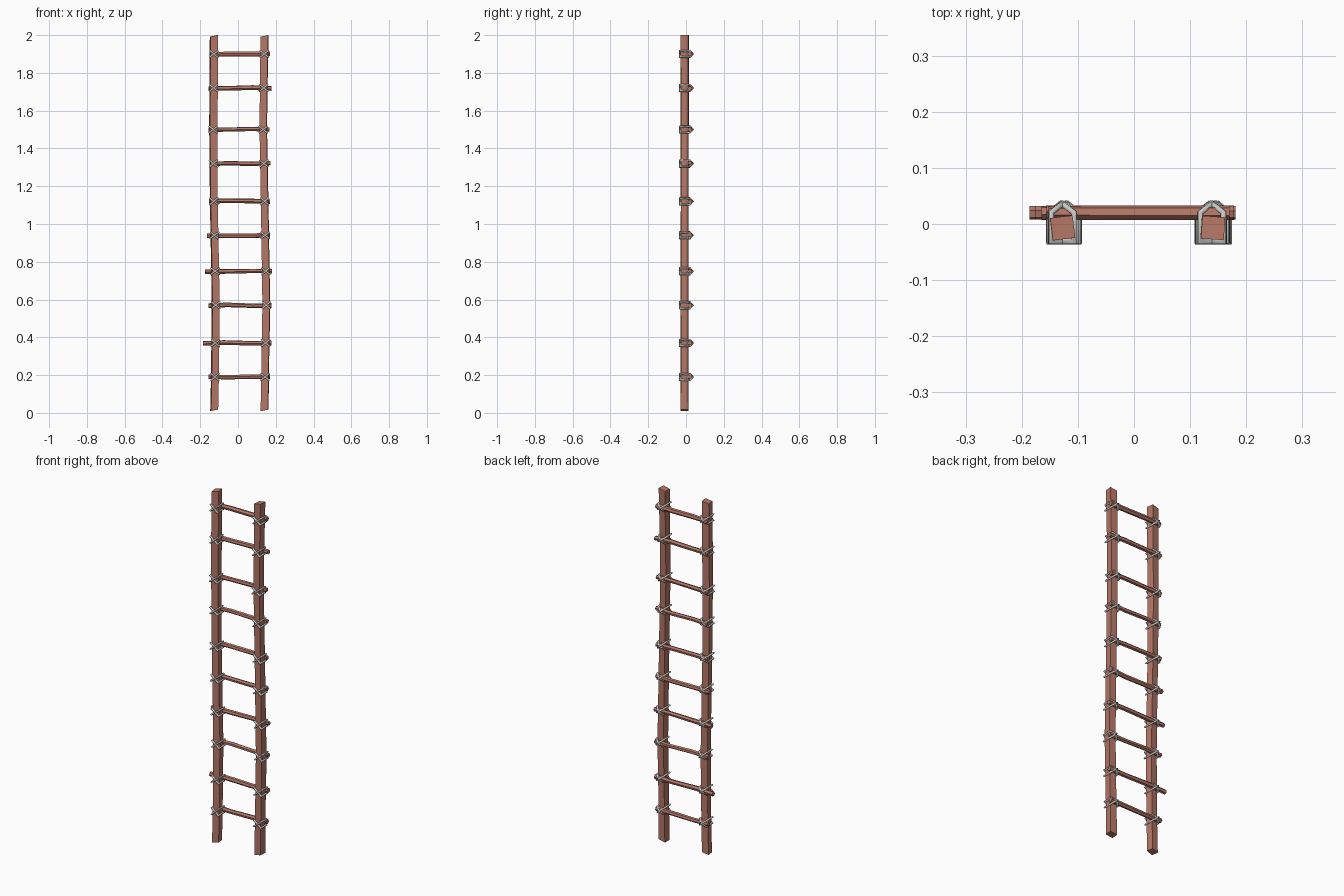
import bpy, bmesh, math, random
from mathutils import Vector, Matrix

random.seed(4)
if "Cube" in bpy.data.objects:
    bpy.data.objects.remove(bpy.data.objects["Cube"])


def material(name, color):
    m = bpy.data.materials.new(name)
    m.use_nodes = True
    m.diffuse_color = color
    m.node_tree.nodes["Principled BSDF"].inputs["Base Color"].default_value = color
    return m


wood = material("red brown wood", (0.46, 0.185, 0.135, 1))
rope = material("grey rope", (0.58, 0.59, 0.57, 1))


def finish(name, bm, mat):
    bmesh.ops.recalc_face_normals(bm, faces=bm.faces)
    mesh = bpy.data.meshes.new(name)
    bm.to_mesh(mesh)
    bm.free()
    mesh.materials.append(mat)
    obj = bpy.data.objects.new(name, mesh)
    bpy.context.collection.objects.link(obj)
    return obj


def loft(bm, rings, closed=False):
    """Skin a list of equal rings, capping the ends unless closed."""
    rows = [[bm.verts.new(p) for p in ring] for ring in rings]
    n = len(rows[0])
    pairs = list(zip(rows, rows[1:]))
    if closed:
        pairs.append((rows[-1], rows[0]))
    else:
        bm.faces.new(rows[0])
        bm.faces.new(rows[-1])
    for a, b in pairs:
        for i in range(n):
            j = (i + 1) % n
            bm.faces.new((a[i], a[j], b[j], b[i]))


# Slightly crooked side rails: (z, x centre)
RAILS = {
    "right": [(0.01, -0.126), (0.19, -0.122), (0.57, -0.118), (0.75, -0.121),
              (1.12, -0.128), (1.5, -0.131), (1.72, -0.129), (2.0, -0.127)],
    "left": [(0.01, 0.141), (0.19, 0.143), (0.57, 0.15), (0.75, 0.147),
             (1.12, 0.141), (1.5, 0.134), (1.72, 0.136), (2.0, 0.141)],
}


def rail_x(side, z):
    path = RAILS[side]
    for (z0, x0), (z1, x1) in zip(path, path[1:]):
        if z <= z1:
            return x0 + (x1 - x0) * (z - z0) / (z1 - z0)
    return path[-1][1]


for side, path in RAILS.items():
    bm = bmesh.new()
    rings = []
    for k, (z, x) in enumerate(path):
        h = 0.0195 + random.uniform(-0.001, 0.001)
        turn = Matrix.Rotation(math.radians(7 if side == "right" else -4), 3, "Z")
        end = k in (0, len(path) - 1)
        ring = []
        for sx, sy in ((-1, -1), (1, -1), (1, 1), (-1, 1)):
            slant = 0.004 * (sx - 1 if k else sx + 1) if end else 0
            ring.append(turn @ Vector((sx * h, sy * h, 0)) + Vector((x, -0.007, z + slant)))
        rings.append(ring)
    loft(bm, rings)
    finish(side + "_rail", bm, wood)

# Rungs lashed behind the rails: (height, right end, left end)
RUNGS = [(0.19, -0.157, 0.17), (0.37, -0.186, 0.178), (0.57, -0.156, 0.178),
         (0.75, -0.176, 0.181), (0.94, -0.165, 0.17), (1.12, -0.154, 0.17),
         (1.32, -0.152, 0.171), (1.5, -0.155, 0.167), (1.72, -0.156, 0.178),
         (1.9, -0.152, 0.17)]


def lash(bm, x, z, lean):
    """One house-shaped rope loop, tilted across the joint."""
    outline = [(-0.026, -0.031), (0.026, -0.031), (0.026, 0.02),
               (0.0, 0.036), (-0.026, 0.02)]
    r, sides = 0.0052, 6
    tilt = Matrix.Rotation(lean, 3, "Y")
    pts = [Vector((px, py, 0)) for px, py in outline]
    rings = []
    for i, p in enumerate(pts):
        a = (p - pts[i - 1]).normalized()
        b = (pts[(i + 1) % len(pts)] - p).normalized()
        mitre = (a - b).normalized()
        grow = r / math.sqrt((1 + a.dot(b)) / 2)
        ring = []
        for s in range(sides):
            t = math.tau * s / sides
            q = p + mitre * math.cos(t) * grow + Vector((0, 0, math.sin(t) * r))
            ring.append(tilt @ q + Vector((x, 0, z)))
        rings.append(ring)
    loft(bm, rings, closed=True)


for n, (z, x0, x1) in enumerate(RUNGS, 1):
    bm = bmesh.new()
    spin = random.uniform(0, 1)
    rings = []
    for f in (0, 0.3, 0.7, 1):
        r = 0.0125 + random.uniform(-0.001, 0.001)
        dz = random.uniform(-0.003, 0.003)
        rings.append([(x0 + (x1 - x0) * f, 0.02 + r * math.cos(spin + math.tau * s / 6),
                       z + dz + r * math.sin(spin + math.tau * s / 6)) for s in range(6)])
    loft(bm, rings)
    finish("rung_%d" % n, bm, wood)

    for side in RAILS:
        bm = bmesh.new()
        for lean in (-0.68, 0.68):
            lash(bm, rail_x(side, z), z, lean + random.uniform(-0.06, 0.06))
        obj = finish("%s_lashing_%d" % (side, n), bm, rope)
        for poly in obj.data.polygons:
            poly.use_smooth = True
        obj.data.set_sharp_from_angle(angle=math.radians(62))
